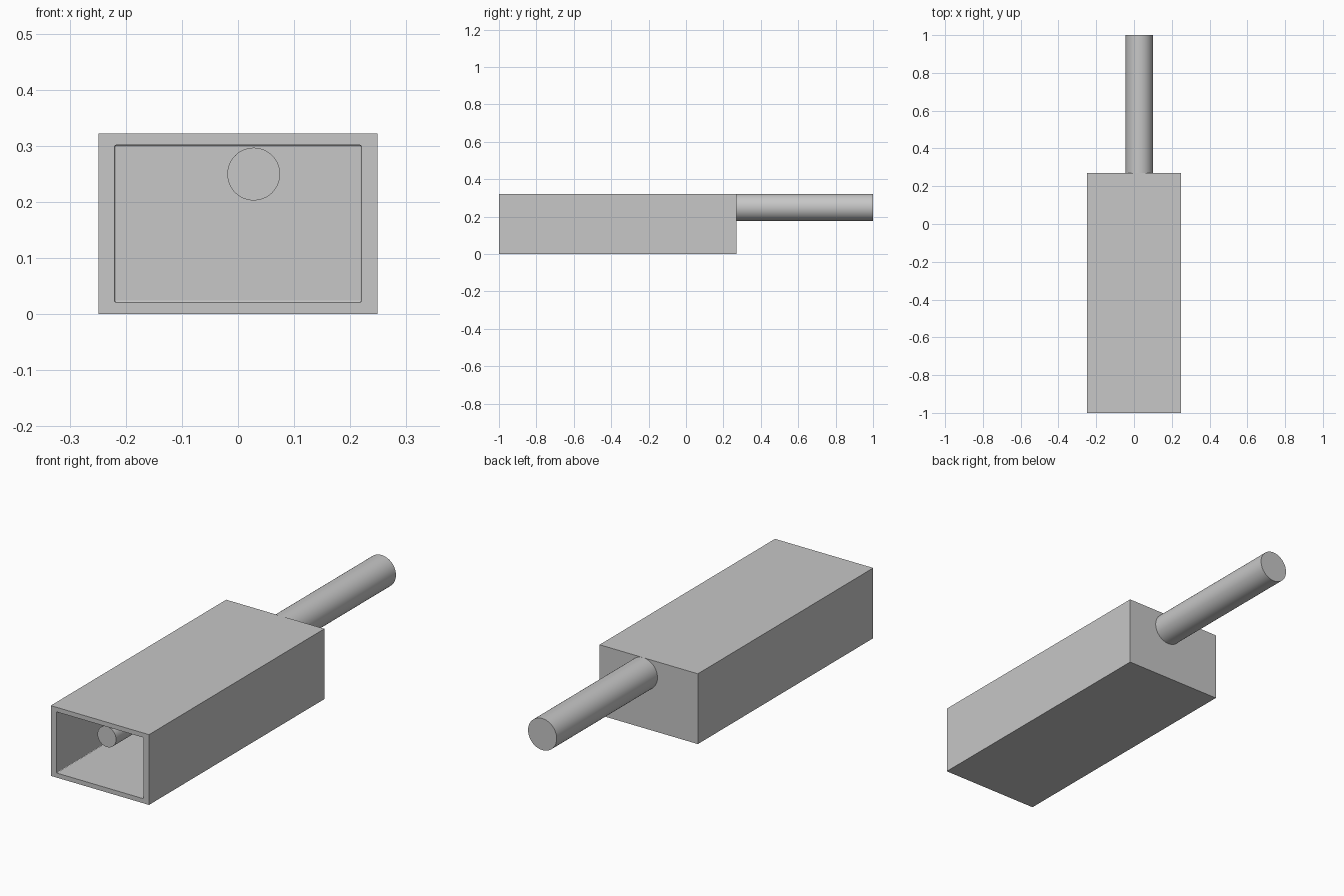
import bpy
import math

if "Cube" in bpy.data.objects:
    bpy.data.objects.remove(bpy.data.objects["Cube"], do_unlink=True)

# Single plain grey
grey = bpy.data.materials.new("plain_grey")
grey.use_nodes = True
COLOUR = (0.57, 0.57, 0.57, 1)
grey.diffuse_color = COLOUR
grey.node_tree.nodes["Principled BSDF"].inputs["Base Color"].default_value = COLOUR

WIDTH, HEIGHT = 0.498, 0.322
FRONT, BACK = -1.0, 0.27
SIDE_WALL, FLOOR_WALL, BACK_WALL = 0.029, 0.021, 0.03
AXIS_X, AXIS_Z = 0.028, 0.2495


def block(name, width, y0, y1, z0, z1):
    bpy.ops.mesh.primitive_cube_add(size=1, location=(0, (y0 + y1) / 2, (z0 + z1) / 2))
    ob = bpy.context.object
    ob.name = name
    ob.scale = (width, y1 - y0, z1 - z0)
    bpy.ops.object.transform_apply(location=True, rotation=False, scale=True)
    ob.data.materials.append(grey)
    return ob


def round_bar(name, radius, y0, y1):
    bpy.ops.mesh.primitive_cylinder_add(
        vertices=64, radius=radius, depth=y1 - y0,
        location=(AXIS_X, (y0 + y1) / 2, AXIS_Z), rotation=(math.pi / 2, 0, 0))
    ob = bpy.context.object
    ob.name = name
    ob.data.materials.append(grey)
    bpy.ops.object.shade_smooth_by_angle(angle=math.radians(30))
    return ob


# Cavity cutter with slightly rounded corners
cavity = block("cavity_cutter", WIDTH - 2 * SIDE_WALL, FRONT - 0.1, BACK - BACK_WALL,
               FLOOR_WALL, HEIGHT - FLOOR_WALL)
bevel = cavity.modifiers.new("Corners", 'BEVEL')
bevel.width = 0.003
bevel.segments = 3
bpy.ops.object.modifier_apply(modifier=bevel.name)
cavity.hide_render = True

# Hollow housing, open at the front
housing = block("housing", WIDTH, FRONT, BACK, 0, HEIGHT)
cut = housing.modifiers.new("Hollow", 'BOOLEAN')
cut.operation = 'DIFFERENCE'
cut.solver = 'EXACT'
cut.object = cavity
bpy.ops.object.modifier_apply(modifier=cut.name)
bpy.data.objects.remove(cavity, do_unlink=True)

# Rear shaft and the thinner rod running through the cavity
round_bar("rear_shaft", 0.0725, BACK - 0.01, 1.0)
round_bar("inner_rod", 0.047, -0.99, BACK - 0.02)
